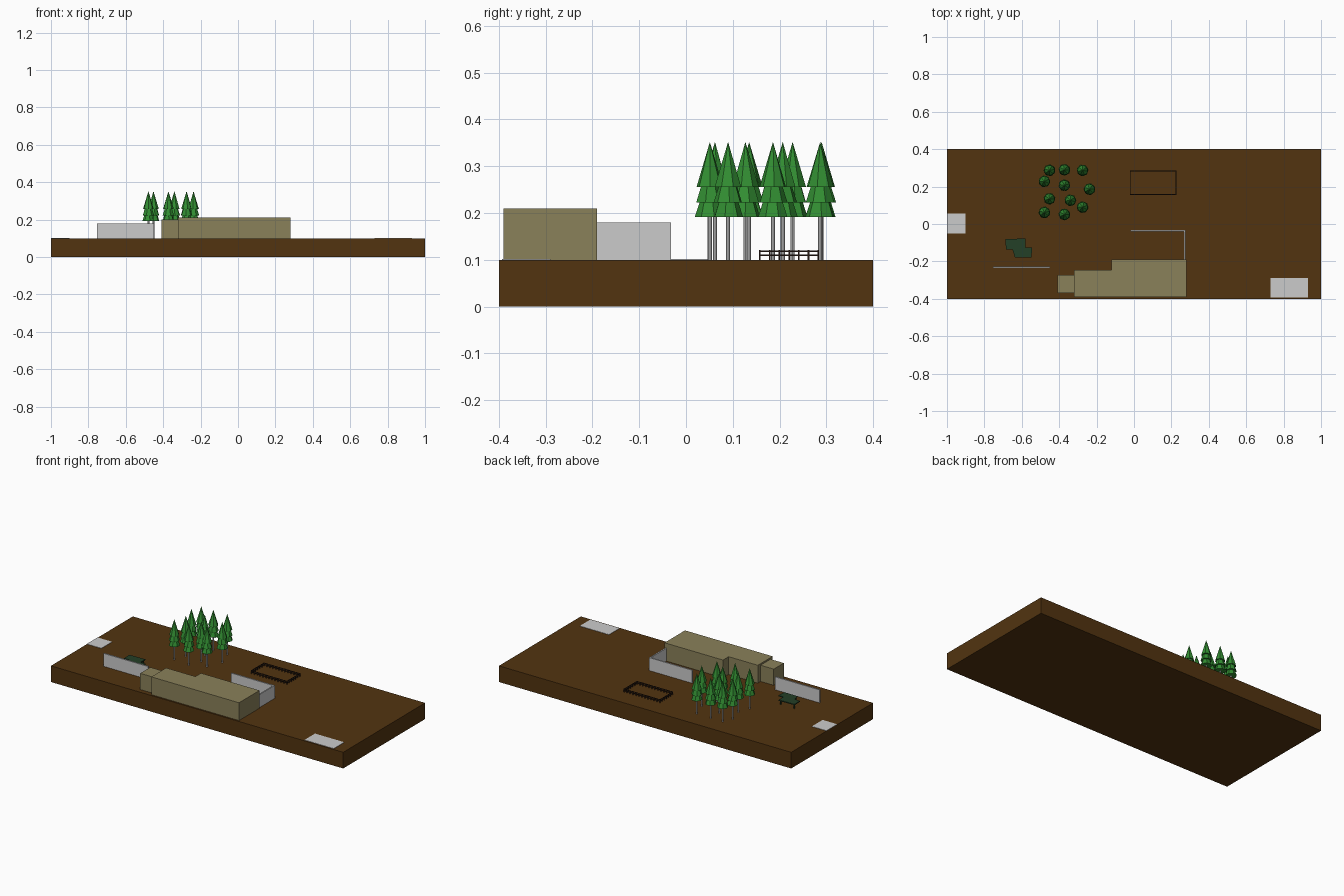
import bpy, bmesh, math
from mathutils import Matrix, Vector

if "Cube" in bpy.data.objects:
    bpy.data.objects.remove(bpy.data.objects["Cube"])


def material(name, rgb):
    m = bpy.data.materials.new(name)
    m.diffuse_color = (*rgb, 1)
    m.use_nodes = True
    m.node_tree.nodes["Principled BSDF"].inputs["Base Color"].default_value = m.diffuse_color
    return m


EARTH = material("earth brown", (0.085, 0.034, 0.005))
TAN = material("building tan", (0.255, 0.22, 0.102))
PALE = material("pale grey", (0.6, 0.6, 0.6))
GREEN = material("foliage green", (0.032, 0.27, 0.032))
NET = material("dark green", (0.017, 0.05, 0.02))
DARK = material("fence dark brown", (0.02, 0.01, 0.007))
G = 0.1  # ground level


def finish(bm, name, mat):
    mesh = bpy.data.meshes.new(name)
    bm.to_mesh(mesh)
    bm.free()
    mesh.materials.append(mat)
    ob = bpy.data.objects.new(name, mesh)
    bpy.context.collection.objects.link(ob)
    return ob


def add_box(bm, x0, x1, y0, y1, z0, z1):
    mat = Matrix.Translation(((x0 + x1) / 2, (y0 + y1) / 2, (z0 + z1) / 2))
    mat = mat @ Matrix.Diagonal((x1 - x0, y1 - y0, z1 - z0, 1))
    bmesh.ops.create_cube(bm, size=1, matrix=mat)


def box(name, mat, *dims):
    bm = bmesh.new()
    add_box(bm, *dims)
    return finish(bm, name, mat)


def add_cone(bm, x, y, z0, z1, r0, r1, sides, turn=0):
    mat = Matrix.Translation((x, y, (z0 + z1) / 2)) @ Matrix.Rotation(turn, 4, 'Z')
    bmesh.ops.create_cone(bm, cap_ends=True, segments=sides, radius1=r0,
                          radius2=r1, depth=z1 - z0, matrix=mat)


# Ground slab and pale pads
box("ground", EARTH, -1, 1, -0.4, 0.4, 0, G)
box("left_pad", PALE, -1, -0.9, -0.05, 0.055, G - 0.002, G + 0.002)
box("right_pad", PALE, 0.73, 0.93, -0.393, -0.29, G - 0.002, G + 0.002)

# Stepped building
box("main_building", TAN, -0.12, 0.28, -0.39, -0.19, G, 0.21)
box("middle_building", TAN, -0.32, -0.12, -0.39, -0.245, G, 0.21)
box("end_building", TAN, -0.41, -0.32, -0.37, -0.272, G, 0.2)

# Thin walls
box("left_wall", PALE, -0.755, -0.45, -0.236, -0.228, G, 0.18)
box("yard_back_wall", PALE, -0.02, 0.275, -0.04, -0.032, G, 0.18)
box("yard_side_wall", PALE, 0.267, 0.275, -0.19, -0.04, G, 0.18)

# Raised dark green cover on short poles
outline = [(-0.687, -0.08), (-0.58, -0.078), (-0.58, -0.125), (-0.545, -0.125),
           (-0.548, -0.178), (-0.637, -0.178), (-0.65, -0.135), (-0.685, -0.135)]
bm = bmesh.new()
face = bm.faces.new([bm.verts.new((x, y, 0.124)) for x, y in outline])
up = bmesh.ops.extrude_face_region(bm, geom=[face])["geom"]
bmesh.ops.translate(bm, vec=Vector((0, 0, 0.006)),
                    verts=[v for v in up if isinstance(v, bmesh.types.BMVert)])
for x, y in ((-0.68, -0.086), (-0.587, -0.086), (-0.555, -0.172), (-0.63, -0.172)):
    add_box(bm, x - 0.003, x + 0.003, y - 0.003, y + 0.003, G, 0.126)
bmesh.ops.recalc_face_normals(bm, faces=bm.faces)
finish(bm, "green_cover", NET)

# Rectangular fence: posts and two rails
X0, X1, Y0, Y1, T = -0.02, 0.225, 0.158, 0.283, 0.0018
bm = bmesh.new()
for z in (0.11, 0.1185):
    for y in (Y0, Y1):
        add_box(bm, X0 - T, X1 + T, y - T, y + T, z - T, z + T)
    for x in (X0, X1):
        add_box(bm, x - T, x + T, Y0, Y1, z - T, z + T)
NX, NY = 12, 6
posts = {(i, j) for i in range(NX + 1) for j in range(NY + 1)
         if i in (0, NX) or j in (0, NY)}
for i, j in sorted(posts):
    x, y = X0 + (X1 - X0) * i / NX, Y0 + (Y1 - Y0) * j / NY
    add_box(bm, x - T, x + T, y - T, y + T, G, 0.121)
finish(bm, "fence", DARK)

# Grove of conifers: pale trunk and three stacked cones each
trees = [(-0.452, 0.287), (-0.372, 0.29), (-0.275, 0.287), (-0.479, 0.228),
         (-0.372, 0.207), (-0.238, 0.186), (-0.452, 0.135), (-0.34, 0.127),
         (-0.275, 0.09), (-0.479, 0.062), (-0.372, 0.051)]
for n, (x, y) in enumerate(trees, 1):
    bm = bmesh.new()
    add_cone(bm, x, y, G, 0.2, 0.0045, 0.0045, 8)
    finish(bm, f"trunk_{n}", PALE)
    bm = bmesh.new()
    for k, (z0, z1, r) in enumerate(((0.192, 0.29, 0.032), (0.223, 0.32, 0.031),
                                     (0.256, 0.352, 0.029))):
        add_cone(bm, x, y, z0, z1, r, 0, 7, n * 0.7 + k * 0.3)
    finish(bm, f"foliage_{n}", GREEN)
